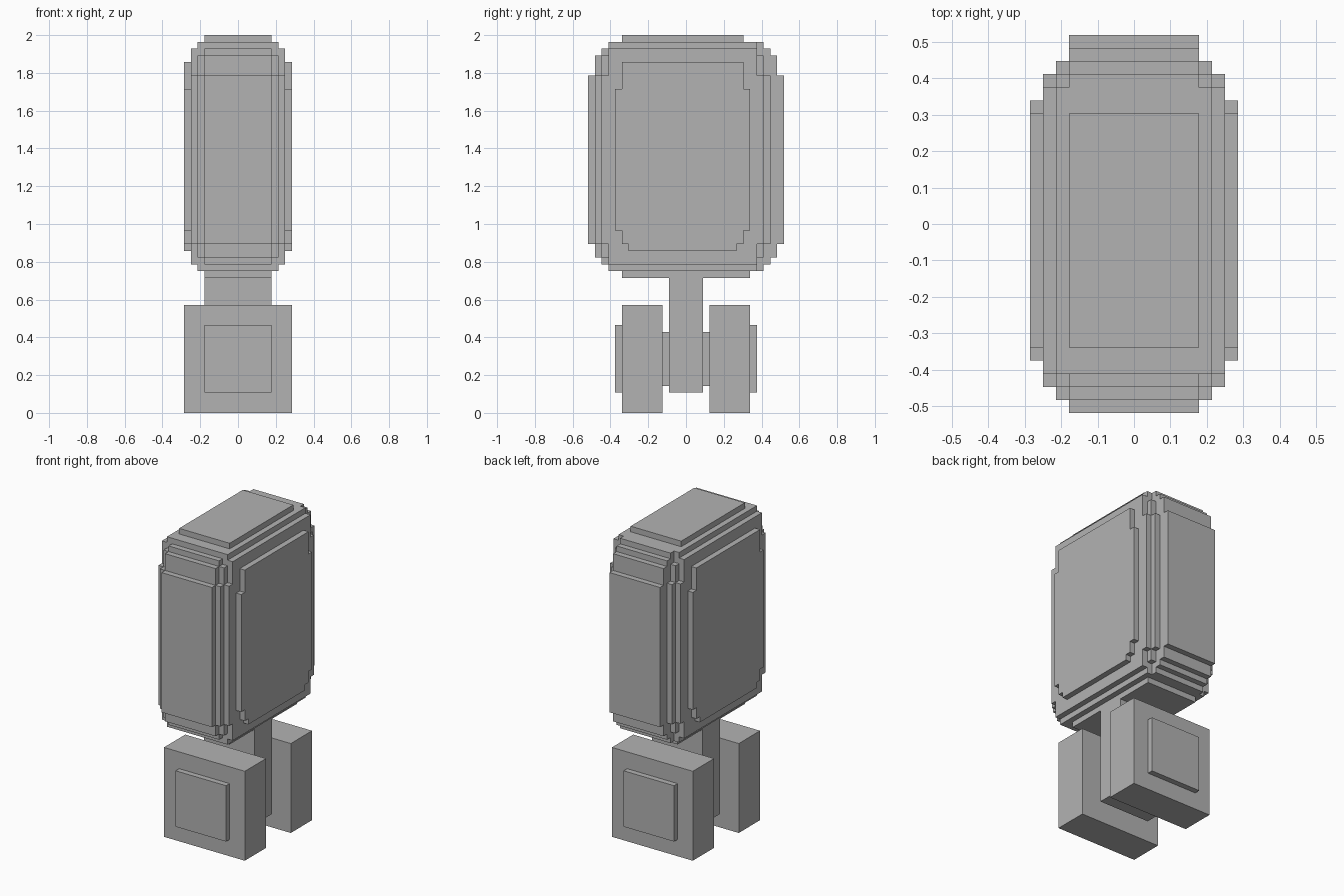
import bpy
import bmesh

cube = bpy.data.objects.get("Cube")
if cube:
    bpy.data.objects.remove(cube, do_unlink=True)

V = 1 / 28      # size of one block unit
MID = 14.5      # depth of the middle, in units

grey = bpy.data.materials.new("plain grey")
grey.use_nodes = True
colour = (0.45, 0.45, 0.45, 1)
grey.diffuse_color = colour
grey.node_tree.nodes["Principled BSDF"].inputs["Base Color"].default_value = colour


def slab(name, x0, x1, rows):
    """Extrude a stepped outline along x; rows are (bottom, front, back), last is the top."""
    tops = [r[0] for r in rows[1:]]
    front, back = [], []
    for (z0, y0, y1), z1 in zip(rows, tops):
        for side, y in ((front, y0), (back, y1)):
            if len(side) > 1 and side[-1][0] == y:
                side.pop()
                side.append((y, z1))
            else:
                side += [(y, z0), (y, z1)]
    bm = bmesh.new()
    outline = back + front[::-1]
    face = bm.faces.new([bm.verts.new((x0 * V, (y - MID) * V, z * V)) for y, z in outline])
    new = bmesh.ops.extrude_face_region(bm, geom=[face])["geom"]
    verts = [g for g in new if isinstance(g, bmesh.types.BMVert)]
    bmesh.ops.translate(bm, verts=verts, vec=((x1 - x0) * V, 0, 0))
    bmesh.ops.recalc_face_normals(bm, faces=bm.faces)
    mesh = bpy.data.meshes.new(name)
    bm.to_mesh(mesh)
    bm.free()
    mesh.materials.append(grey)
    obj = bpy.data.objects.new(name, mesh)
    bpy.context.collection.objects.link(obj)
    return obj


def block(name, half, y0, y1, z0, z1):
    return slab(name, -half, half, [(z0, y0, y1), (z1,)])


# Rounded head: thick core with stepped layers on both sides
slab("head_core", -5, 5, [(20, 5, 24), (21, 3, 26), (22, 2, 27), (23, 1, 28), (25, 0, 29),
                          (50, 1, 28), (53, 2, 27), (54, 3, 26), (55, 5, 23), (56,)])
layers = {
    "inner_layer": (5, [(21, 3, 25), (23, 2, 26), (25, 1, 27), (50, 2, 26), (53, 3, 25), (55,)]),
    "middle_layer": (6, [(22, 3, 25), (25, 2, 26), (50, 3, 25), (54,)]),
    "outer_panel": (7, [(24, 6, 22), (25, 5, 23), (27, 4, 24), (48, 5, 23), (52,)]),
}
for name, (x, rows) in layers.items():
    slab("left_" + name, x, x + 1, rows)
    slab("right_" + name, -x - 1, -x, rows)

# Central post under the head
block("post", 5, 12, 17, 3, 20)

# Front and back foot blocks with axles and cover plates
block("front_foot", 8, 5, 11, 0, 16)
block("back_foot", 8, 18, 24, 0, 16)
block("front_axle", 4, 11, 12, 4, 12)
block("back_axle", 4, 17, 18, 4, 12)
block("front_cover", 5, 4, 5, 3, 13)
block("back_cover", 5, 24, 25, 3, 13)
